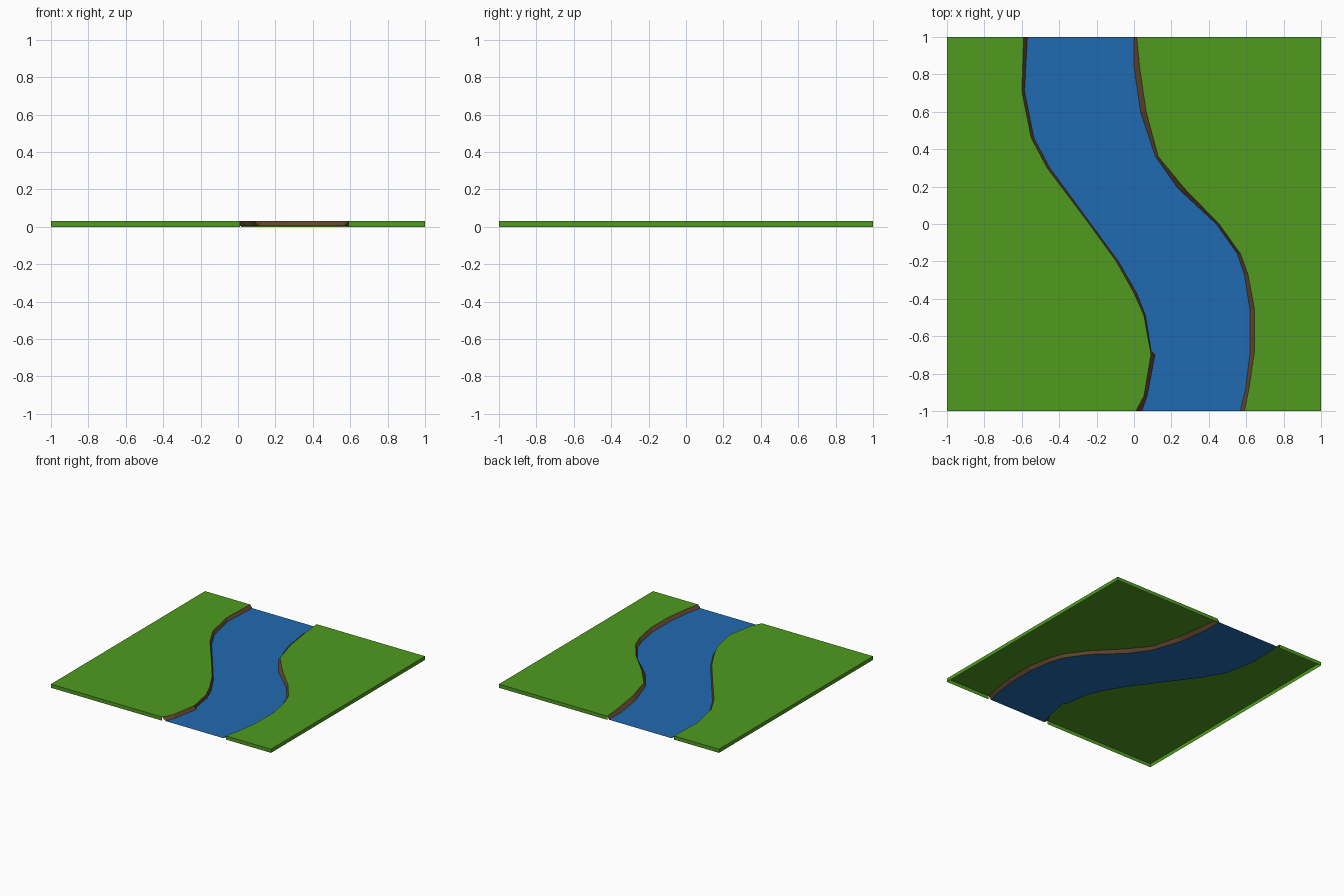
import bpy, bmesh

if "Cube" in bpy.data.objects:
    bpy.data.objects.remove(bpy.data.objects["Cube"])

TOP, WATER = 0.03, 0.005   # grass height and water level


def material(name, rgb):
    m = bpy.data.materials.new(name)
    m.diffuse_color = (*rgb, 1)
    m.use_nodes = True
    m.node_tree.nodes["Principled BSDF"].inputs["Base Color"].default_value = m.diffuse_color
    return m


GRASS = material("grass green", (0.080, 0.330, 0.014))
EARTH = material("earth brown", (0.130, 0.065, 0.028))
BLUE = material("water blue", (0.014, 0.145, 0.440))

# Bank rows from back to front: (y, grass edge x, water edge x)
LEFT = [(1, -.59, -.57), (.71, -.60, -.585), (.46, -.55, -.535), (.30, -.465, -.45),
        (0, -.24, -.23), (-.2, -.095, -.083), (-.37, .0, .015), (-.49, .053, .062),
        (-.68, .088, .092), (-.70, .09, .112), (-.92, .053, .07), (-1, .01, .042)]
RIGHT = [(1, .015, 0), (.84, .03, 0), (.60, .065, .035), (.36, .13, .115),
         (.19, .27, .235), (0, .455, .44), (-.16, .57, .553), (-.27, .61, .59),
         (-.46, .645, .62), (-.69, .643, .62), (-.88, .615, .597), (-1, .59, .568)]


def make(name, faces, mat):
    """Object from a list of faces, each a list of points."""
    bm = bmesh.new()
    for pts in faces:
        bm.faces.new([bm.verts.new(p) for p in pts])
    bmesh.ops.remove_doubles(bm, verts=bm.verts, dist=1e-5)
    me = bpy.data.meshes.new(name)
    bm.to_mesh(me)
    bm.free()
    me.materials.append(mat)
    ob = bpy.data.objects.new(name, me)
    bpy.context.collection.objects.link(ob)
    return ob


def shore(side, rows, s):
    def order(pts):
        return pts if s < 0 else pts[::-1]

    # Grass sheet with rim walls on the three outer sides, open underneath
    edge = [(g, y) for y, g, w in rows]
    rim = [edge[-1], (s, -1), (s, 1), edge[0]]
    # Clockwise for the left side, so reverse to face up
    outline = edge + [(s, -1), (s, 1)]
    faces = [order([(x, y, TOP) for x, y in outline][::-1])]
    for (x0, y0), (x1, y1) in zip(rim, rim[1:]):
        faces.append(order([(x0, y0, TOP), (x1, y1, TOP), (x1, y1, 0), (x0, y0, 0)]))
    make(side + "_grass", faces, GRASS)

    # Steep earth bank down to the water
    bank = []
    for (y0, g0, w0), (y1, g1, w1) in zip(rows, rows[1:]):
        bank.append(order([(g0, y0, TOP), (g1, y1, TOP), (w1, y1, WATER), (w0, y0, WATER)]))
    make(side + "_bank", bank, EARTH)


shore("left", LEFT, -1)
shore("right", RIGHT, 1)

# Water surface between the two banks
make("river_water", [[(w, y, WATER) for y, g, w in LEFT] +
                     [(w, y, WATER) for y, g, w in RIGHT[::-1]]], BLUE)

# Consistent outward direction: water and grass tops must face up
for ob in bpy.context.collection.objects:
    bm = bmesh.new()
    bm.from_mesh(ob.data)
    bm.normal_update()
    for f in bm.faces:
        c = f.calc_center_median()
        if abs(f.normal.z) > 0.1:
            flip = f.normal.z < 0
        else:
            flip = f.normal.x * c.x + f.normal.y * c.y < 0
        if flip and "bank" not in ob.name or "bank" in ob.name and f.normal.z < 0:
            f.normal_flip()
    bm.to_mesh(ob.data)
    bm.free()
